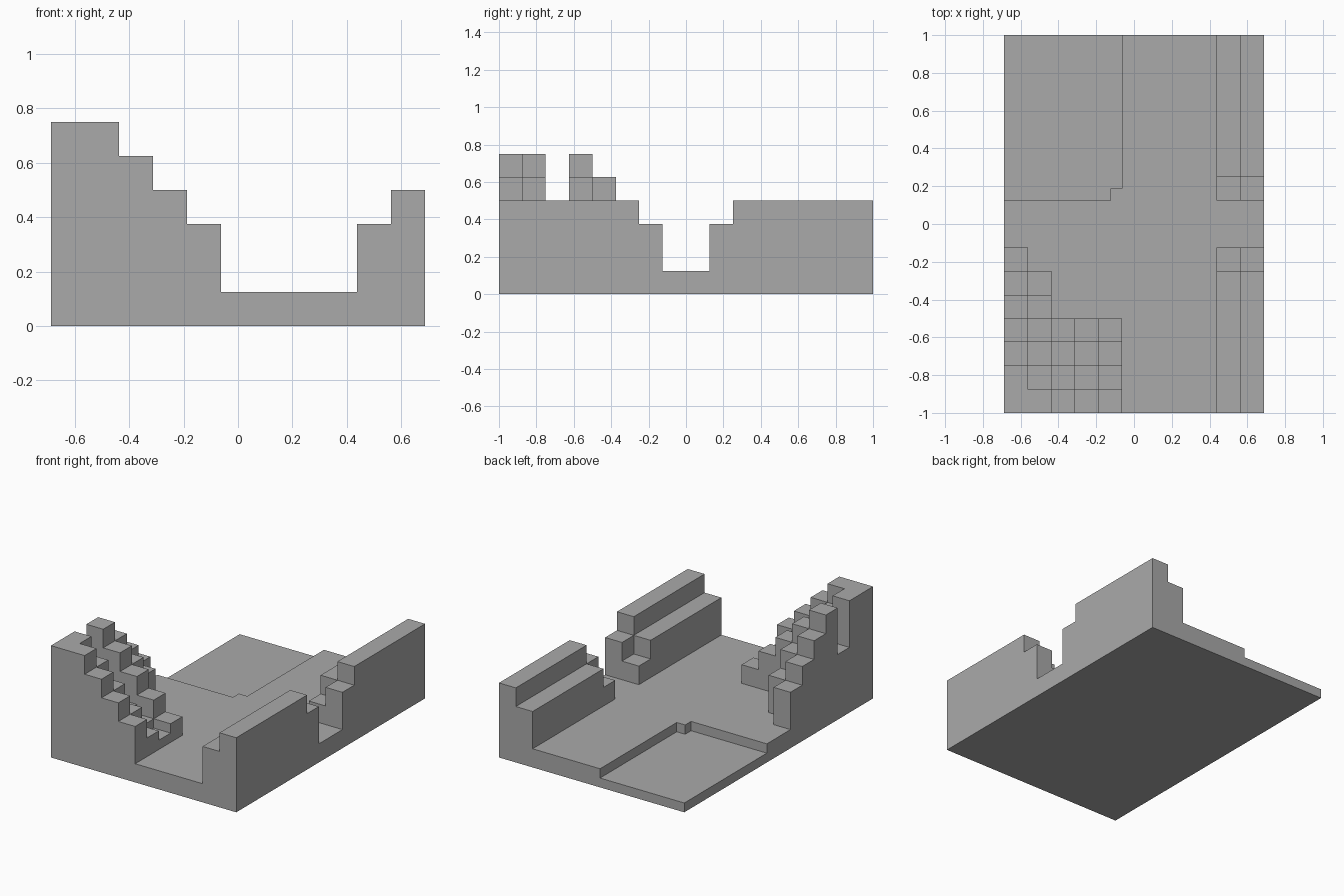
import bpy
import bmesh

U = 0.125           # size of one block
NX, NY = 11, 16     # blocks across and along

cube = bpy.data.objects.get("Cube")
if cube:
    bpy.data.objects.remove(cube, do_unlink=True)

stone = bpy.data.materials.new("plain_grey")
stone.use_nodes = True
GREY = (0.4, 0.4, 0.4, 1)
stone.diffuse_color = GREY
stone.node_tree.nodes["Principled BSDF"].inputs["Base Color"].default_value = GREY


def terrain(name, heights, bottom):
    """Closed solid from a {(column, row): height} map, in block units.
    Outer and step walls are made only where they are exposed."""
    bm = bmesh.new()

    def quad(*points):
        bm.faces.new([bm.verts.new(((x - NX / 2) * U, (y - NY / 2) * U, z * U))
                      for x, y, z in points])

    for (i, j), h in heights.items():
        quad((i, j, h), (i + 1, j, h), (i + 1, j + 1, h), (i, j + 1, h))
        quad((i, j, bottom), (i, j + 1, bottom), (i + 1, j + 1, bottom), (i + 1, j, bottom))
        corners = [(i, j), (i + 1, j), (i + 1, j + 1), (i, j + 1)]
        sides = [(i, j - 1), (i + 1, j), (i, j + 1), (i - 1, j)]
        for n, side in enumerate(sides):
            low = heights.get(side, bottom)
            if low < h:
                a, b = corners[n], corners[(n + 1) % 4]
                quad((*a, low), (*b, low), (*b, h), (*a, h))
    bmesh.ops.remove_doubles(bm, verts=bm.verts, dist=1e-5)
    bmesh.ops.dissolve_limit(bm, angle_limit=0.01, verts=bm.verts, edges=bm.edges)
    mesh = bpy.data.meshes.new(name)
    bm.to_mesh(mesh)
    bm.free()
    mesh.materials.append(stone)
    obj = bpy.data.objects.new(name, mesh)
    bpy.context.collection.objects.link(obj)


def plate(name, outline, top):
    """Flat slab standing on the ground with the given outline."""
    bm = bmesh.new()
    face = bm.faces.new([bm.verts.new(((x - NX / 2) * U, (y - NY / 2) * U, 0))
                         for x, y in outline])
    up = bmesh.ops.extrude_face_region(bm, geom=[face])["geom"]
    bmesh.ops.translate(bm, vec=(0, 0, top * U),
                        verts=[v for v in up if isinstance(v, bmesh.types.BMVert)])
    bmesh.ops.recalc_face_normals(bm, faces=bm.faces)
    mesh = bpy.data.meshes.new(name)
    bm.to_mesh(mesh)
    bm.free()
    mesh.materials.append(stone)
    obj = bpy.data.objects.new(name, mesh)
    bpy.context.collection.objects.link(obj)


# Ground with a shallow sunken corner that has a small notch
plate("floor", [(0, 0), (NX, 0), (NX, NY), (5, NY), (5, 9.5), (4.5, 9.5),
                (4.5, 9), (0, 9)], 1)
plate("sunken_floor", [(0, 9), (4.5, 9), (4.5, 9.5), (5, 9.5), (5, NY), (0, NY)], 0.5)

# Stepped side walls, mirrored about the central gap
front = {(i, j): i - 6 - (j == 6) for i in (9, 10) for j in range(7)}
terrain("front_side_wall", front, 1)
terrain("back_side_wall", {(i, NY - 1 - j): h for (i, j), h in front.items()}, 1)

# Staircase: front parapet, inner ledge, half-step path and rear parapet
stairs = {}
for i in range(5):
    stairs[i, 0] = min(6, 7 - i)
    stairs[i, 1] = 6 - i
    stairs[i, 2] = 3.5 - i / 2
    stairs[i, 3] = 6 - i
# Buttress stepping down behind the staircase
for i, j in ((0, 4), (1, 4), (0, 5), (1, 5), (0, 6)):
    stairs[i, j] = 9 - i - j
terrain("staircase", stairs, 1)
